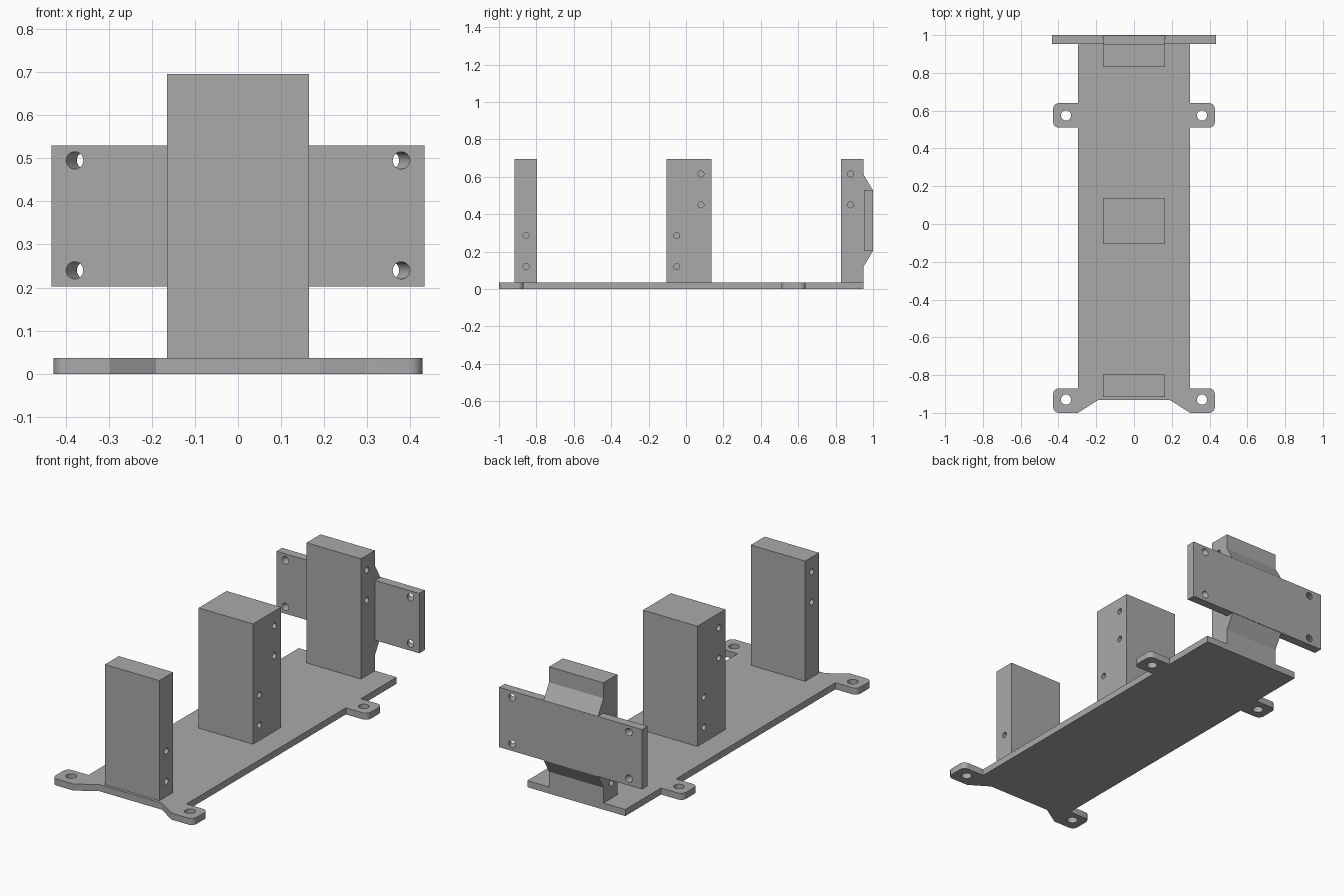
import bpy
import bmesh
import math
from mathutils import Vector

cube = bpy.data.objects.get("Cube")
if cube:
    bpy.data.objects.remove(cube, do_unlink=True)

grey = bpy.data.materials.new("plain grey")
grey.use_nodes = True
grey.diffuse_color = (0.4, 0.4, 0.4, 1)
grey.node_tree.nodes["Principled BSDF"].inputs["Base Color"].default_value = (0.4, 0.4, 0.4, 1)

BASE_TOP, POST_TOP = 0.036, 0.695
POST_HALF, WING_HALF = 0.165, 0.433


def make_object(name, bm):
    bmesh.ops.recalc_face_normals(bm, faces=bm.faces)
    mesh = bpy.data.meshes.new(name)
    bm.to_mesh(mesh)
    bm.free()
    obj = bpy.data.objects.new(name, mesh)
    bpy.context.collection.objects.link(obj)
    mesh.materials.append(grey)
    return obj


def prism(name, outline, offset):
    """Closed outline of 3D points, extruded along offset."""
    bm = bmesh.new()
    face = bm.faces.new([bm.verts.new(p) for p in outline])
    result = bmesh.ops.extrude_face_region(bm, geom=[face])
    moved = [v for v in result["geom"] if isinstance(v, bmesh.types.BMVert)]
    bmesh.ops.translate(bm, verts=moved, vec=offset)
    return make_object(name, bm)


def drill(obj, holes):
    """Cut round holes: (start, end, radius, shear axis normal)."""
    bm = bmesh.new()
    for start, end, radius, normal in holes:
        start, end = Vector(start), Vector(end)
        turn = Vector(normal).to_track_quat("Z", "Y")
        rings = []
        for centre in (start, end):
            angles = [math.tau * i / 32 for i in range(32)]
            rings.append([bm.verts.new(centre + turn @ Vector((radius * math.cos(a), radius * math.sin(a), 0)))
                          for a in angles])
        for i in range(32):
            j = (i + 1) % 32
            bm.faces.new((rings[0][i], rings[0][j], rings[1][j], rings[1][i]))
        for ring in rings:
            bm.faces.new(ring)
    cutter = make_object("hole_cutter", bm)
    cutter.hide_render = True
    cut = obj.modifiers.new("holes", "BOOLEAN")
    cut.operation, cut.solver, cut.object = "DIFFERENCE", "EXACT", cutter
    graph = bpy.context.evaluated_depsgraph_get()
    mesh = bpy.data.meshes.new_from_object(obj.evaluated_get(graph))
    obj.modifiers.clear()
    obj.data = mesh
    bpy.data.objects.remove(cutter, do_unlink=True)
    bpy.ops.object.select_all(action="DESELECT")
    obj.select_set(True)
    bpy.context.view_layer.objects.active = obj
    bpy.ops.object.shade_smooth_by_angle(angle=math.radians(30))


def corner(x, y, radius, first):
    """Quarter arc inside the corner at x, y."""
    sy = 1 if y[1] > 0 else -1
    cx, cy = x - radius, y[0] - sy * radius
    arc = [(cx + radius * math.cos(t), cy + sy * radius * math.sin(t))
           for t in (math.pi / 2 * i / 6 for i in range(7))]
    return arc if first else arc[::-1]


def ear(y0, y1):
    return corner(0.428, (y0, -1), 0.03, False) + corner(0.428, (y1, 1), 0.03, True)


# Base plate with four rounded mounting ears
SIDE = 0.297
right_half = ([(0.19, -0.932), (SIDE, -1)] + ear(-1, -0.87)
              + [(SIDE, -0.87), (SIDE, 0.51)] + ear(0.51, 0.64)
              + [(SIDE, 0.64), (SIDE, 0.95)])
outline = right_half + [(-x, y) for x, y in reversed(right_half)]
base = prism("base_plate", [(x, y, 0) for x, y in outline], (0, 0, BASE_TOP))
drill(base, [((s * 0.36, y, -0.1), (s * 0.36, y, 0.1), 0.027, (0, 0, 1))
             for s in (-1, 1) for y in (-0.93, 0.575)])

# Upright posts, the rear one flaring out to the wing board
HIGH, LOW = (0.615, 0.45), (0.285, 0.12)


def post(name, y0, y1, holes, flare=()):
    profile = [(y0, BASE_TOP), (y1, BASE_TOP), *flare, (y1, POST_TOP), (y0, POST_TOP)]
    obj = prism(name, [(-POST_HALF, y, z) for y, z in profile], (2 * POST_HALF, 0, 0))
    drill(obj, [((s * 0.2, y, z), (s * 0.07, y, z), 0.016, (1, 0, 0))
                for s, y, heights in holes for z in heights])


post("front_post", -0.917, -0.797, [(1, -0.855, LOW), (-1, -0.855, HIGH)])
post("middle_post", -0.105, 0.137,
     [(1, 0.08, HIGH), (1, -0.05, LOW), (-1, -0.05, HIGH), (-1, 0.08, LOW)])
post("rear_post", 0.83, 0.95, [(1, 0.88, HIGH), (-1, 0.88, LOW)],
     flare=[(0.95, 0.12), (0.998, 0.202), (0.998, 0.53), (0.95, 0.61)])

# Wing board with slanted screw holes
wing = prism("wing_board",
             [(x, 0.952, z) for x, z in ((-WING_HALF, 0.202), (WING_HALF, 0.202),
                                         (WING_HALF, 0.53), (-WING_HALF, 0.53))],
             (0, 0.048, 0))
drill(wing, [((s * 0.406, 0.9, z), (s * 0.328, 1.05, z), 0.02, (0, 1, 0))
             for s in (-1, 1) for z in (0.24, 0.495)])
